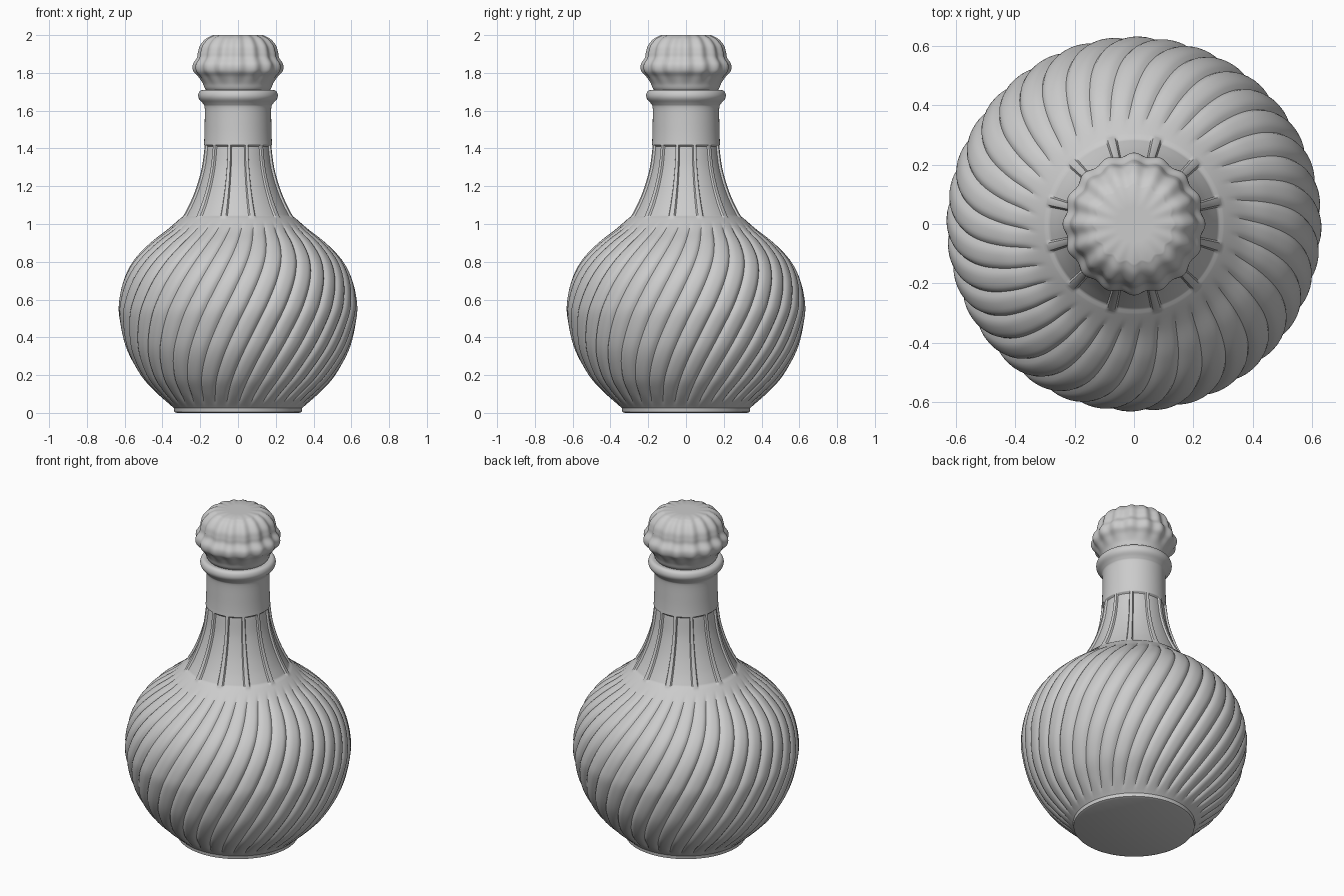
import bpy, bmesh, math
from mathutils import Vector

if "Cube" in bpy.data.objects:
    bpy.data.objects.remove(bpy.data.objects["Cube"])

COLS = 288


def smooth(a, b, x):
    t = max(0.0, min(1.0, (x - a) / (b - a)))
    return t * t * (3 - 2 * t)


def spline(pts, n):
    """Catmull-Rom curve through (radius, z) points."""
    p = [2 * Vector(pts[0]) - Vector(pts[1])] + [Vector(q) for q in pts]
    p.append(2 * p[-1] - p[-2])
    out = []
    for i in range(1, len(p) - 2):
        a, b, c, d = p[i - 1:i + 3]
        for k in range(n):
            t = k / n
            out.append(0.5 * (2 * b + (c - a) * t + (2 * a - 5 * b + 4 * c - d) * t * t
                              + (3 * b - a - 3 * c + d) * t ** 3))
    return out + [p[-2]]


def revolve(name, rows, surface, cols=COLS):
    """Spin rows of (radius, z); surface(r, z, angle) gives carved radius and turned angle."""
    bm = bmesh.new()
    rings = []
    for r, z in rows:
        ring = []
        for i in range(cols):
            rad, ang = surface(r, z, 2 * math.pi * i / cols)
            ring.append(bm.verts.new((rad * math.cos(ang), rad * math.sin(ang), z)))
        rings.append(ring)
    for lo, hi in zip(rings, rings[1:]):
        for i in range(cols):
            j = (i + 1) % cols
            bm.faces.new((lo[i], lo[j], hi[j], hi[i]))
    bm.faces.new(rings[0][::-1])
    bm.faces.new(rings[-1])
    me = bpy.data.meshes.new(name)
    bm.to_mesh(me)
    bm.free()
    ob = bpy.data.objects.new(name, me)
    bpy.context.collection.objects.link(ob)
    bpy.ops.object.select_all(action='DESELECT')
    ob.select_set(True)
    bpy.context.view_layer.objects.active = ob
    bpy.ops.object.shade_smooth_by_angle(angle=math.radians(35))
    return ob


def cell(angle, count):
    """Position inside a repeating cell, -0.5..0.5, centred on angle 0."""
    u = angle * count / (2 * math.pi)
    return u - math.floor(u + 0.5)


# Bottle: twisted gadroons on the belly, recessed panels on the neck
def bottle_surface(r, z, a):
    lobe = smooth(0.03, 0.10, z) * (1 - smooth(0.93, 1.02, z))
    r -= 0.017 * lobe * abs(2 * cell(a, 36)) ** 3
    across = 1 - smooth(0.37, 0.43, abs(cell(a, 12)))
    r -= 0.013 * across * smooth(1.03, 1.045, z) * (1 - smooth(1.41, 1.422, z))
    return r, a + 0.80 * (min(z, 1.02) - 1.02)


foot = [(0.325, 0.0), (0.337, 0.005), (0.340, 0.025)]
belly = spline([(0.345, 0.03), (0.435, 0.11), (0.515, 0.20), (0.590, 0.34), (0.628, 0.50),
                (0.628, 0.60), (0.603, 0.71), (0.550, 0.81), (0.465, 0.90), (0.375, 0.97),
                (0.305, 1.03)], 7)
neck = spline([(0.305, 1.03), (0.262, 1.11), (0.225, 1.20), (0.197, 1.30), (0.183, 1.40),
               (0.179, 1.44)], 16)[1:]
lip = spline([(0.177, 1.50), (0.176, 1.61), (0.184, 1.635), (0.205, 1.66), (0.211, 1.68),
              (0.205, 1.70), (0.190, 1.709), (0.165, 1.705)], 4)
revolve("bottle", foot + belly + neck + lip, bottle_surface)


# Stopper: fluted knob with a flat top
def stopper_surface(r, z, a):
    flute = smooth(1.73, 1.82, z) * min(1.0, r / 0.13)
    return r + 0.006 * flute * math.cos(16 * a), a


knob = spline([(0.150, 1.69), (0.174, 1.715), (0.186, 1.745), (0.207, 1.78), (0.231, 1.81),
               (0.233, 1.845), (0.212, 1.88), (0.206, 1.91), (0.195, 1.945),
               (0.165, 1.98), (0.128, 2.0)], 5)
revolve("stopper", knob + [(0.06, 2.0)], stopper_surface, 160)
